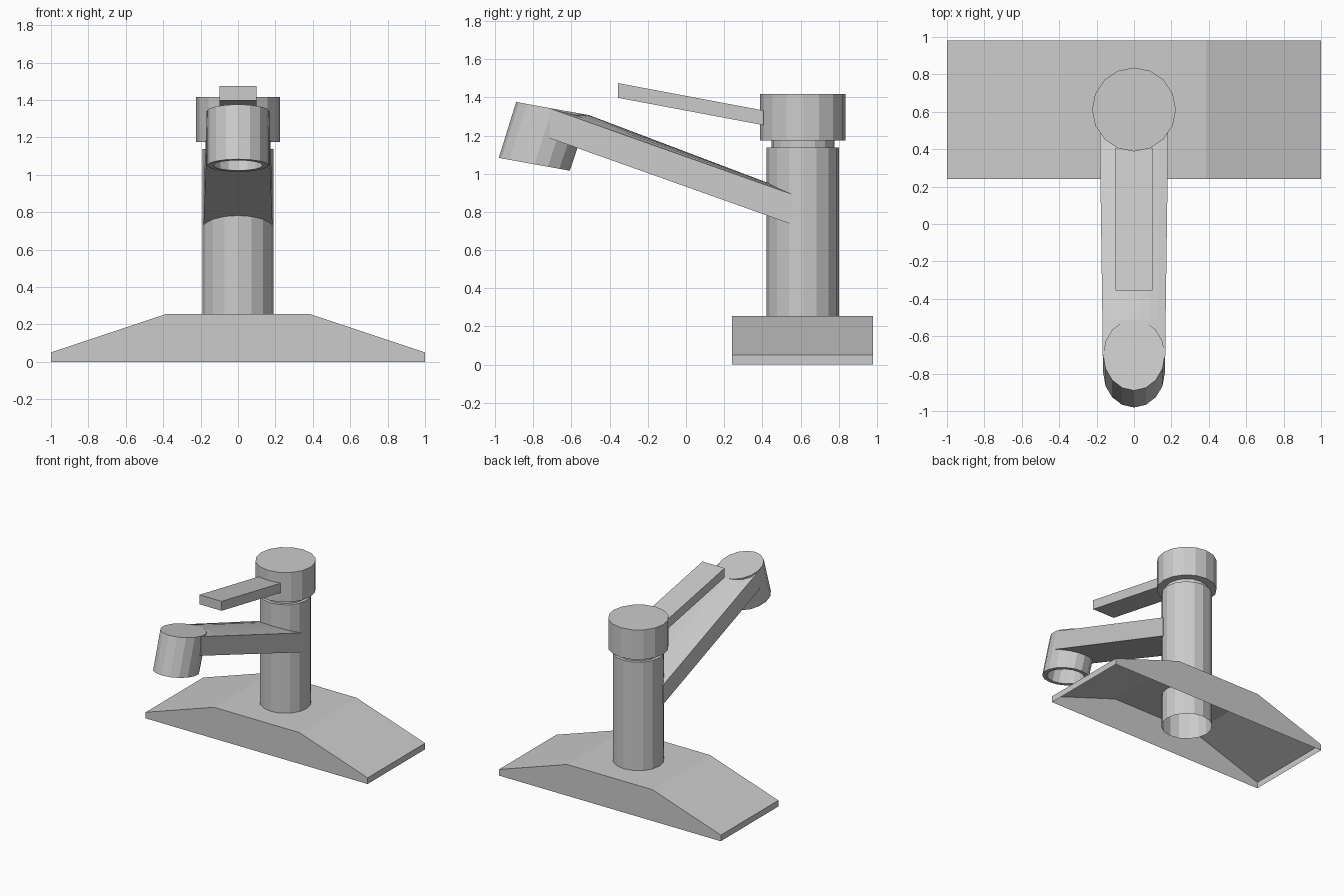
import bpy, bmesh
from math import sin, cos, pi

if "Cube" in bpy.data.objects:
    bpy.data.objects.remove(bpy.data.objects["Cube"])

SIDES = 16
CY = 0.612  # y of the column axis


def loft(name, rings, cap_start=True, cap_end=True):
    """Skin a list of equal-length point rings into one flat-shaded object."""
    bm = bmesh.new()
    vr = [[bm.verts.new(p) for p in ring] for ring in rings]
    for a, b in zip(vr, vr[1:]):
        n = len(a)
        for i in range(n):
            j = (i + 1) % n
            bm.faces.new((a[i], a[j], b[j], b[i]))
    if cap_start:
        bm.faces.new(vr[0][::-1])
    if cap_end:
        bm.faces.new(vr[-1])
    bmesh.ops.recalc_face_normals(bm, faces=bm.faces)
    me = bpy.data.meshes.new(name)
    bm.to_mesh(me)
    bm.free()
    ob = bpy.data.objects.new(name, me)
    bpy.context.collection.objects.link(ob)
    return ob


def ring(cy, cz, rx, ry, slope=0.0):
    """Ellipse around (0, cy, cz), tilted so z changes by slope per unit y."""
    pts = []
    for i in range(SIDES):
        a = 2 * pi * i / SIDES
        dy = ry * sin(a)
        pts.append((rx * cos(a), cy + dy, cz + slope * dy))
    return pts


def arm_section(y, half, bottom, top, crown):
    """Flat-bottomed section with a slightly arched top."""
    pts = [(-half, y, bottom), (half, y, bottom)]
    for i in range(9):
        t = 1 - i / 4
        pts.append((half * t, y, top + crown * (1 - t * t)))
    return pts


# Base plate: sloped shoulders, open underneath
profile = [(-1, 0), (-1, 0.05), (-0.385, 0.255), (0.385, 0.255), (1, 0.05), (1, 0)]
base = loft("base_plate", [[(x, y, z) for x, z in profile] for y in (0.24, 0.98)])
bm = bmesh.new()
bm.from_mesh(base.data)
bm.faces.ensure_lookup_table()
under = [f for f in bm.faces if all(v.co.z < 0.001 for v in f.verts)]
bmesh.ops.delete(bm, geom=under, context='FACES_ONLY')
bm.to_mesh(base.data)
bm.free()

# Column, open at the bottom
loft("column", [ring(CY, z, 0.19, 0.19) for z in (0.0, 1.138)], cap_start=False)

# Narrow neck and the turning head
loft("neck", [ring(CY, z, 0.165, 0.165) for z in (1.12, 1.19)])
loft("head", [ring(CY, z, 0.224, 0.224) for z in (1.175, 1.417)])

# Lever handle
loft("lever", [
    [(-0.1, y, lo), (0.1, y, lo), (0.1, y, hi), (-0.1, y, hi)]
    for y, lo, hi in ((-0.355, 1.398, 1.475), (0.405, 1.255, 1.332))])

# Spout arm
loft("spout_arm", [
    arm_section(-0.715, 0.167, 1.187, 1.343, 0.0),
    arm_section(-0.51, 0.169, 1.114, 1.270, 0.038),
    arm_section(0.555, 0.184, 0.735, 0.893, 0.012)])

# Nozzle: slanted tube with a rim and a recessed opening
TILT = -0.18
loft("nozzle", [
    ring(-0.70, 1.342, 0.165, 0.19, TILT),
    ring(-0.795, 1.05, 0.165, 0.186, TILT),
    ring(-0.795, 1.05, 0.133, 0.150, TILT),
    ring(-0.72, 1.28, 0.133, 0.150, TILT)])
